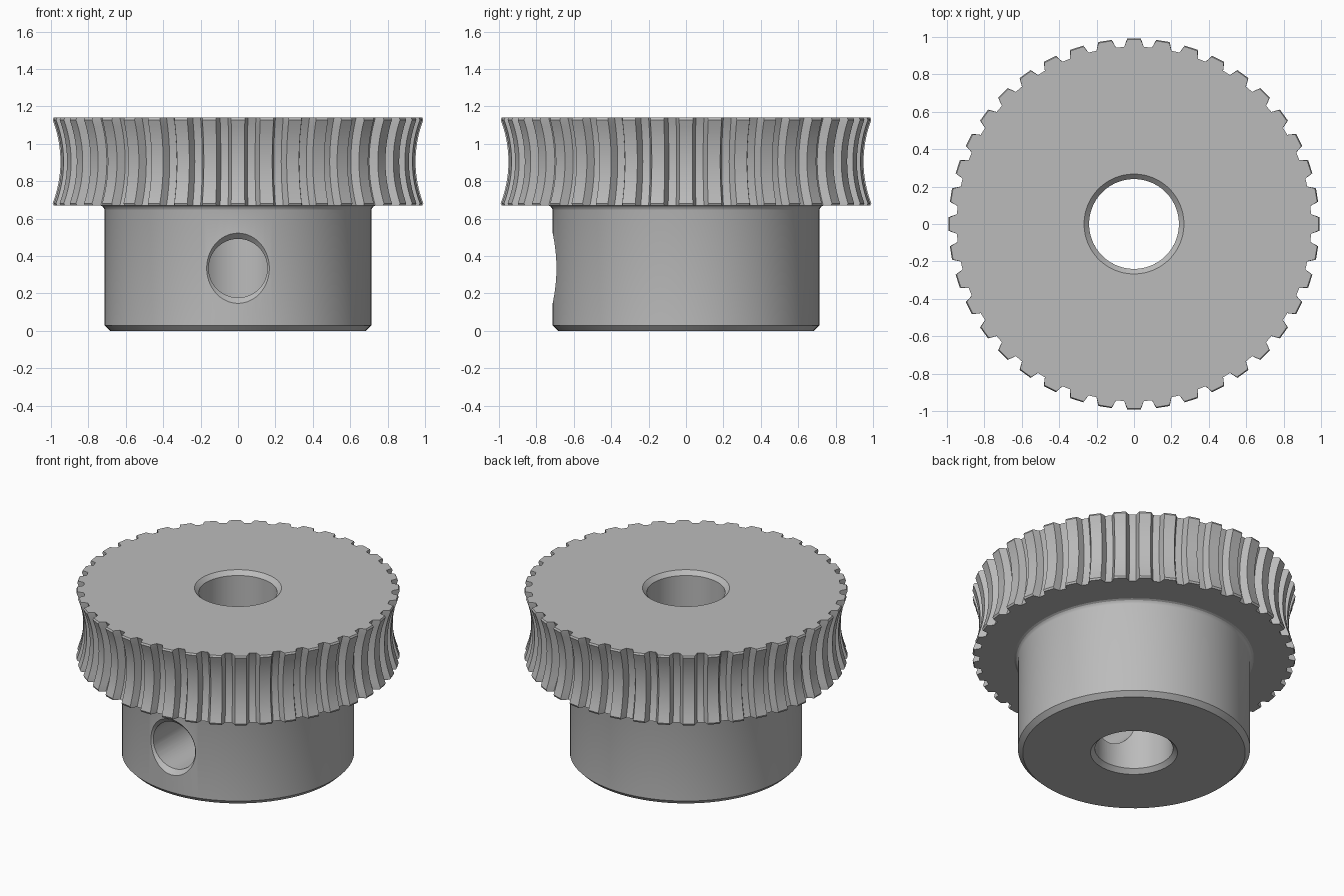
import bpy
import bmesh
from math import sin, cos, pi, radians, sqrt
from mathutils import Matrix

if "Cube" in bpy.data.objects:
    bpy.data.objects.remove(bpy.data.objects["Cube"])

steel = bpy.data.materials.new("grey steel")
steel.use_nodes = True
GREY = (0.5, 0.5, 0.5, 1)
steel.diffuse_color = GREY
steel.node_tree.nodes["Principled BSDF"].inputs["Base Color"].default_value = GREY

TEETH = 40
RIM_BOTTOM, RIM_TOP = 0.67, 1.14
BORE, CHAMFER = 0.24, 0.027


def make_object(name, bm):
    bmesh.ops.recalc_face_normals(bm, faces=bm.faces)
    mesh = bpy.data.meshes.new(name)
    bm.to_mesh(mesh)
    bm.free()
    obj = bpy.data.objects.new(name, mesh)
    bpy.context.collection.objects.link(obj)
    mesh.materials.append(steel)
    return obj


def loft_ring(name, sections, angles):
    """Join closed sections (z, radius function of index) into a solid ring."""
    bm = bmesh.new()
    loops = [[bm.verts.new((r(i) * cos(a), r(i) * sin(a), z))
              for i, a in enumerate(angles)] for z, r in sections]
    n = len(angles)
    for k, low in enumerate(loops):
        high = loops[(k + 1) % len(loops)]
        for i in range(n):
            j = (i + 1) % n
            bm.faces.new((low[i], low[j], high[j], high[i]))
    return make_object(name, bm)


def circle(r):
    return lambda i: r


def toothed(tip, root):
    return lambda i: tip if i % 4 in (1, 2) else root


def bore_sections(z0, z1, low_chamfer, high_chamfer):
    """Bore wall, listed from the top down."""
    top = [(z1, circle(BORE + CHAMFER)), (z1 - CHAMFER, circle(BORE))]
    bottom = [(z0 + CHAMFER, circle(BORE)), (z0, circle(BORE + CHAMFER))]
    return ((top if high_chamfer else [(z1, circle(BORE))])
            + (bottom if low_chamfer else [(z0, circle(BORE))]))


# Toothed rim with a throat hollowed by concentric arcs
tooth_angles = [radians(t * 360 / TEETH + a)
                for t in range(TEETH) for a in (-3.2, -2.1, 2.1, 3.2)]
middle, half = (RIM_BOTTOM + RIM_TOP) / 2, (RIM_TOP - RIM_BOTTOM) / 2
ARC, THROAT, DEPTH, EDGE, STEPS = 0.62, 0.95, 0.045, 0.012, 12


def throat(dz, depth):
    return THROAT + ARC - sqrt((ARC + depth) ** 2 - dz * dz)


rim = [(RIM_BOTTOM, toothed(0.986, throat(half, DEPTH)))]
for s in range(STEPS + 1):
    dz = (half - EDGE) * (2 * s / STEPS - 1)
    rim.append((middle + dz, toothed(throat(dz, 0), throat(dz, DEPTH))))
rim.append((RIM_TOP, toothed(0.986, throat(half, DEPTH))))
rim += bore_sections(RIM_BOTTOM, RIM_TOP, False, True)
toothed_rim = loft_ring("toothed_rim", rim, tooth_angles)

# Hub with a bottom chamfer and a small fillet under the rim
HUB = 0.713
hub_profile = [(0, HUB - 0.03), (0.03, HUB), (0.645, HUB),
               (0.655, HUB + 0.003), (0.664, HUB + 0.01), (RIM_BOTTOM, HUB + 0.022)]
round_angles = [2 * pi * i / 96 for i in range(96)]
hub = loft_ring("hub", [(z, circle(r)) for z, r in hub_profile]
                + bore_sections(0, RIM_BOTTOM, True, False), round_angles)


# Set screw hole with a countersink, through the front wall only
def cut_front(target, y_out, y_in, r_out, r_in, z):
    bm = bmesh.new()
    bmesh.ops.create_cone(bm, cap_ends=True, segments=64, radius1=r_in,
                          radius2=r_out, depth=y_in - y_out)
    bm.transform(Matrix.Translation((0, (y_out + y_in) / 2, z))
                 @ Matrix.Rotation(pi / 2, 4, "X"))
    cutter = make_object("hole_cutter", bm)
    cutter.hide_render = True
    mod = target.modifiers.new("hole", "BOOLEAN")
    mod.operation, mod.solver, mod.object = "DIFFERENCE", "EXACT", cutter
    bpy.context.view_layer.objects.active = target
    bpy.ops.object.modifier_apply(modifier=mod.name)
    bpy.data.objects.remove(cutter)


cut_front(hub, -0.9, -0.1, 0.157, 0.157, 0.335)
cut_front(hub, -0.815, -0.675, 0.29, 0.15, 0.335)

# Smooth curved surfaces, keep machined edges crisp
bpy.ops.object.select_all(action="DESELECT")
for obj in (toothed_rim, hub):
    obj.select_set(True)
bpy.context.view_layer.objects.active = hub
bpy.ops.object.shade_smooth_by_angle(angle=radians(25))
